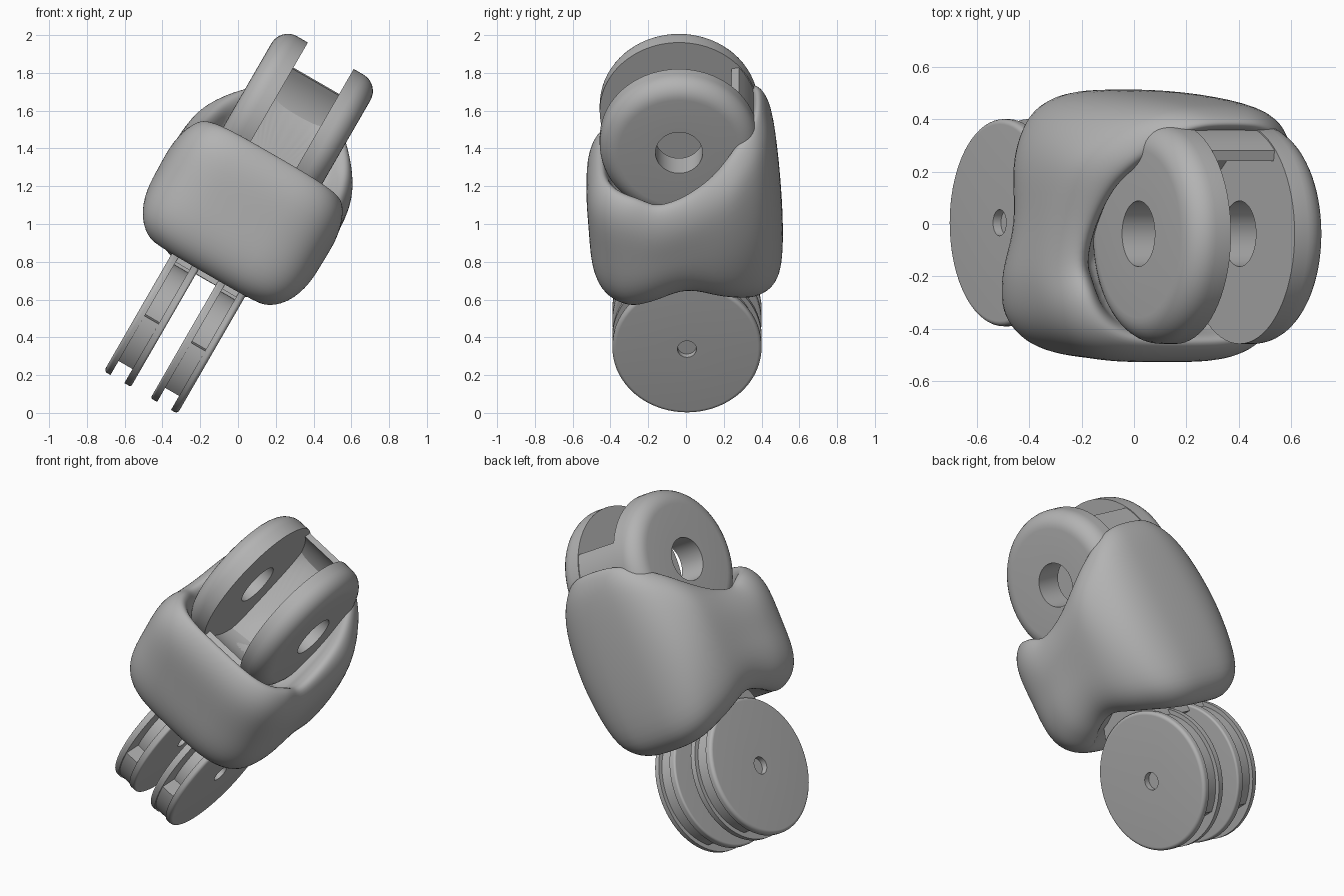
import bpy, bmesh, math
from mathutils import Matrix

cube = bpy.data.objects.get("Cube")
if cube:
    bpy.data.objects.remove(cube)

GREY = (0.45, 0.45, 0.45, 1)
mat = bpy.data.materials.new("plain grey")
mat.use_nodes = True
mat.diffuse_color = GREY
mat.node_tree.nodes["Principled BSDF"].inputs["Base Color"].default_value = GREY

# The whole joint leans 30 degrees: local x is the hinge axis, local z the length
LEAN = Matrix.Translation((0, 0, 1)) @ Matrix.Rotation(math.radians(30), 4, 'Y')


def finish(name, bm, levels=0, angle=35):
    bmesh.ops.recalc_face_normals(bm, faces=bm.faces)
    mesh = bpy.data.meshes.new(name)
    bm.to_mesh(mesh)
    bm.free()
    mesh.transform(LEAN)
    mesh.materials.append(mat)
    ob = bpy.data.objects.new(name, mesh)
    bpy.context.collection.objects.link(ob)
    if levels:
        ob.modifiers.new("smooth", 'SUBSURF').levels = levels
    bpy.ops.object.select_all(action='DESELECT')
    ob.select_set(True)
    bpy.context.view_layer.objects.active = ob
    bpy.ops.object.shade_smooth_by_angle(angle=math.radians(angle))


def bridge(bm, rings, closed=False):
    n = len(rings[0])
    pairs = list(zip(rings, rings[1:])) + ([(rings[-1], rings[0])] if closed else [])
    for a, b in pairs:
        for i in range(n):
            j = (i + 1) % n
            bm.faces.new((a[i], a[j], b[j], b[i]))


def lathe(name, profile, cy, cz, n=72):
    """Closed (x, radius) profile turned around the hinge axis."""
    bm = bmesh.new()
    rings = []
    for x, r in profile:
        rings.append([bm.verts.new((x, cy + r * math.sin(2 * math.pi * i / n),
                                    cz + r * math.cos(2 * math.pi * i / n))) for i in range(n)])
    bridge(bm, rings, True)
    finish(name, bm)


def extrude(name, outline, x0, x1):
    """Outline of (y, z) points swept along the hinge axis."""
    bm = bmesh.new()
    a, b = ([bm.verts.new((x, y, z)) for y, z in outline] for x in (x0, x1))
    bridge(bm, [a, b])
    bm.faces.new(a)
    bm.faces.new(b)
    finish(name, bm)


def arc(r, start, end, cy, cz, n=32):
    """Arc points; 0 degrees is up, 90 is the back."""
    angles = [math.radians(start + (end - start) * i / n) for i in range(n + 1)]
    return [(cy + r * math.sin(a), cz + r * math.cos(a)) for a in angles]


def disc_profile(inner, outer, r, hole, round_r):
    s = 1 if outer > inner else -1
    pts = [(inner, hole), (inner, r)]
    for i in range(9):
        a = math.pi / 2 * (1 - i / 8)
        pts.append((outer - s * round_r * (1 - math.cos(a)), r - round_r * (1 - math.sin(a))))
    return pts + [(outer, hole)]


# Upper fork: two thick rounded cheeks with a thin curved back web
UY, UZ = -0.037, 0.597
lathe("fork_cheek_right", disc_profile(-0.16, -0.325, 0.42, 0.125, 0.1), UY, UZ)
lathe("fork_cheek_left", disc_profile(0.12, 0.28, 0.42, 0.125, 0.1), UY, UZ)
extrude("fork_web", arc(0.415, 50, 232, UY, UZ) + arc(0.38, 232, 47, UY, UZ), -0.163, 0.123)

# Lower fork: two pairs of thin plates around recessed cores
LY, LZ = 0.005, -0.635
core = (arc(0.37, 0, 144, LY, LZ) + arc(0.387, 217, 265, LY, LZ)
        + arc(0.28, 265, 360, LY, LZ))
for side, label in ((-1, "right"), (1, "left")):
    lathe("outer_plate_" + label, disc_profile(side * 0.185, side * 0.225, 0.395, 0.05, 0.02), LY, LZ)
    lathe("inner_plate_" + label, disc_profile(side * 0.1, side * 0.06, 0.395, 0.05, 0.012), LY, LZ)
    extrude("plate_core_" + label, core, *sorted((side * 0.095, side * 0.19)))

# Neck joining the plates to the shell
extrude("neck", arc(0.22, -90, 90, 0, -0.34), -0.2, 0.2)


# Soft shell: stacked rounded-square rings between wavy lower and upper lips
def interp(table, t):
    for (a, va), (b, vb) in zip(table, table[1:]):
        if t <= b:
            return va + (vb - va) * (t - a) / (b - a)
    return table[-1][1]


TOP_LIP = [(-1, 0.42), (-0.6, 0.39), (-0.25, 0.33), (0.2, 0.45), (0.6, 0.615), (0.85, 0.71), (1, 0.765)]
LOW_LIP = [(-1, -0.32), (-0.7, -0.31), (0, -0.2), (0.7, -0.3), (1, -0.35)]
# Width of the back half by height
BACK_WIDTH = [(-0.35, 0.82), (-0.1, 0.89), (0.2, 0.98), (0.4, 0.95), (0.55, 0.83), (0.8, 0.66)]
# (lip measured from, height offset, scale across, scale in depth)
RINGS = [("low", 0.1, 0.5, 0.5), ("low", 0.01, 0.62, 0.62), ("low", 0.0, 0.74, 0.74),
         ("low", 0.06, 0.91, 0.91), ("low", 0.18, 0.99, 0.99), ("mid", 0, 0.99, 0.99),
         ("top", -0.17, 1.0, 1.01), ("top", -0.06, 0.95, 0.97), ("top", 0, 0.86, 0.9),
         ("top", -0.01, 0.78, 0.84), ("top", -0.06, 0.7, 0.79), ("top", -0.16, 0.62, 0.72)]
N = 48
bm = bmesh.new()
rings = []
for base, offset, across, depth in RINGS:
    ring = []
    for i in range(N):
        t = 2 * math.pi * i / N
        c, s = math.cos(t), math.sin(t)
        power = 0.55 if s < 0 else 0.55 + 0.1 * s
        px = math.copysign(abs(c) ** power, c)
        py = math.copysign(abs(s) ** power, s)
        low, top = interp(LOW_LIP, py), interp(TOP_LIP, py)
        z = {"low": low, "top": top, "mid": (low + top) / 2}[base] + offset
        back = min(1, max(0, py + 0.3))
        waist = 1 - 0.03 * (1 - abs(py)) ** 2
        width = 1 + (interp(BACK_WIDTH, z) - 1) * back
        x = 0.518 * px * across * waist * width - 0.012
        y = 0.52 * py * depth * (1 - 0.3 * max(0, z - 0.3)) * (1 - 0.08 * py * min(z, 0.3))
        ring.append(bm.verts.new((x, y, z)))
    rings.append(ring)
bridge(bm, rings)
for ring, z in ((rings[0], -0.2), (rings[-1], 0.2)):
    centre = bm.verts.new((0, 0, z))
    for i in range(N):
        bm.faces.new((ring[i], ring[(i + 1) % N], centre))
finish("shell", bm, 2, 80)
